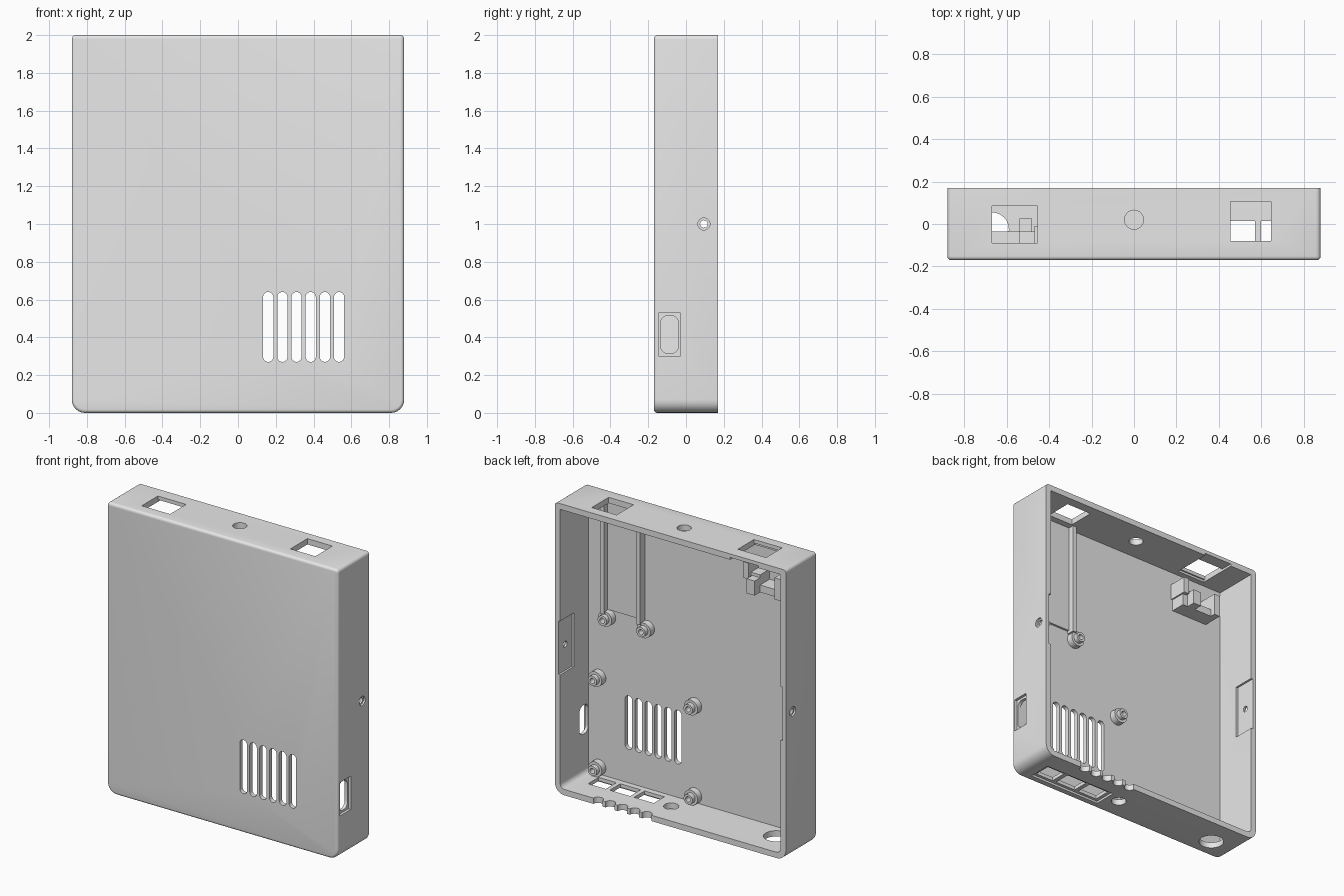
import bpy, bmesh, math
from mathutils import Matrix, Vector

cube = bpy.data.objects.get("Cube")
if cube:
    bpy.data.objects.remove(cube, do_unlink=True)

grey = bpy.data.materials.new("light grey plastic")
grey.use_nodes = True
grey.diffuse_color = (0.8, 0.8, 0.8, 1)
grey.node_tree.nodes["Principled BSDF"].inputs["Base Color"].default_value = (0.8, 0.8, 0.8, 1)

FLOOR, BACK, WALL = -0.14, 0.17, 0.04


def outline(u0, u1, v0, v1, low=0.0, high=None, steps=6):
    """Rectangle with rounded low and high corners."""
    high = low if high is None else high
    pts = []
    for k, (u, v, su, sv, r) in enumerate([(u1, v1, -1, -1, high), (u0, v1, 1, -1, high),
                                           (u0, v0, 1, 1, low), (u1, v0, -1, 1, low)]):
        if r == 0:
            pts.append((u, v))
            continue
        for i in range(steps + 1):
            a = math.pi / 2 * (k + i / steps)
            p = (u + su * r + r * math.cos(a), v + sv * r + r * math.sin(a))
            if not pts or math.dist(p, pts[-1]) > 1e-5:
                pts.append(p)
    if math.dist(pts[0], pts[-1]) < 1e-5:
        pts.pop()
    return pts


def disc(u, v, r):
    return outline(u - r, u + r, v - r, v + r, r)


def finish(name, bm):
    bmesh.ops.recalc_face_normals(bm, faces=bm.faces)
    mesh = bpy.data.meshes.new(name)
    bm.to_mesh(mesh)
    bm.free()
    mesh.materials.append(grey)
    obj = bpy.data.objects.new(name, mesh)
    bpy.context.collection.objects.link(obj)
    return obj


def prism(name, pts, axis, lo, hi, bevel=0):
    """Extrude a 2D outline along an axis, optionally rounding its low end."""
    place = {"x": lambda u, v, t: (t, u, v), "y": lambda u, v, t: (u, t, v),
             "z": lambda u, v, t: (u, v, t)}[axis]
    bm = bmesh.new()
    face = bm.faces.new([bm.verts.new(place(u, v, lo)) for u, v in pts])
    edges = list(face.edges)
    new = bmesh.ops.extrude_face_region(bm, geom=[face], use_keep_orig=True)["geom"]
    shift = Vector(place(0, 0, hi - lo))
    bmesh.ops.translate(bm, vec=shift, verts=[g for g in new if isinstance(g, bmesh.types.BMVert)])
    if bevel:
        bmesh.ops.recalc_face_normals(bm, faces=bm.faces)
        bmesh.ops.bevel(bm, geom=edges, offset=bevel, segments=4, profile=0.5, affect="EDGES")
    return finish(name, bm)


def box(name, x0, x1, y0, y1, z0, z1):
    return prism(name, outline(x0, x1, z0, z1), "y", y0, y1)


cutters = []


def cut(pts, axis, lo, hi):
    obj = prism("cutter", pts, axis, lo, hi)
    obj.hide_render = True
    cutters.append(obj)


# Open-backed shell
case = prism("case_shell", outline(-0.88, 0.88, 0, 2, 0.07, 0.022), "y", -0.17, BACK, 0.018)
cut(outline(-0.84, 0.84, WALL, 2 - WALL, 0.035, 0), "y", FLOOR, 0.3)

# Front vents
for i in range(6):
    x = 0.16 + 0.075 * i
    cut(outline(x - 0.027, x + 0.027, 0.27, 0.64, 0.027), "y", -0.3, -0.1)

# Top openings
cut(outline(-0.67, -0.455, -0.09, 0.085), "z", 1.9, 2.1)
cut(outline(0.455, 0.645, -0.08, 0.105), "z", 1.9, 2.1)
cut(disc(0, 0.02, 0.045), "z", 1.9, 2.1)
cut(outline(-0.67, -0.455, -0.1, 0.2), "z", 1.94, 1.975)

# Bottom ports: recessed panel, three windows, round holes, cable notches
cut(outline(0.21, 0.76, -0.12, 0.04), "z", -0.1, 0.015)
for x0, x1 in [(0.235, 0.385), (0.415, 0.57), (0.6, 0.735)]:
    cut(outline(x0, x1, -0.1, 0.015), "z", -0.1, 0.1)
cut(disc(0.12, -0.01, 0.048), "z", -0.1, 0.1)
cut(disc(-0.67, -0.025, 0.08), "z", -0.1, 0.1)
for i in range(5):
    cut(disc(0.18 + 0.093 * i, BACK, 0.035), "z", -0.1, 0.1)

# Card slot in the side wall
cut(outline(-0.145, -0.03, 0.3, 0.53), "x", 0.862, 1)
cut(outline(-0.135, -0.04, 0.315, 0.515, 0.04), "x", 0.8, 1)

# Countersunk side holes and inner nut recesses
for s in (-1, 1):
    for pts, a, b in [(disc(0.095, 1, 0.02), 0.8, 1), (disc(0.095, 1, 0.032), 0.868, 1),
                      (outline(0.02, 0.3, 0.82, 1.19), 0.8, 0.854)]:
        cut(pts, "x", min(s * a, s * b), max(s * a, s * b))

for c in cutters:
    mod = case.modifiers.new("cut", "BOOLEAN")
    mod.operation, mod.solver, mod.object = "DIFFERENCE", "EXACT", c
bpy.context.view_layer.update()
result = bpy.data.meshes.new_from_object(case.evaluated_get(bpy.context.evaluated_depsgraph_get()))
case.modifiers.clear()
case.data = result
for c in cutters:
    bpy.data.objects.remove(c, do_unlink=True)


# Hollow stepped screw posts
def post(name, x, z):
    bm = bmesh.new()
    profile = [(0.018, 0), (0.052, 0), (0.052, 0.045), (0.034, 0.045), (0.034, 0.075), (0.018, 0.075)]
    vs = [bm.verts.new((r, h, 0)) for r, h in profile]
    es = [bm.edges.new((vs[i], vs[i - 1])) for i in range(len(vs))]
    bmesh.ops.spin(bm, geom=vs + es, cent=(0, 0, 0), axis=(0, 1, 0), angle=math.tau, steps=24)
    bmesh.ops.remove_doubles(bm, verts=bm.verts, dist=1e-5)
    bmesh.ops.transform(bm, matrix=Matrix.Translation((x, FLOOR, z)), verts=bm.verts)
    return finish(name, bm)


for x in (0.03, 0.76):
    for z in (0.09, 0.71):
        post("board_post", x, z)
for x in (0.39, 0.685):
    post("module_post", x, 1.145)

# Guide rails and raised bed below the right-hand top opening
box("rail_inner", 0.41, 0.44, FLOOR, -0.085, 1.18, 1.962)
box("rail_outer", 0.685, 0.715, FLOOR, -0.085, 1.18, 1.962)
box("module_bed", 0.44, 0.685, FLOOR, -0.125, 1.2, 1.962)

# Socket holder below the left-hand top opening
box("holder_shelf", -0.69, -0.44, FLOOR, -0.035, 1.68, 1.73)
box("holder_inner_post", -0.54, -0.44, FLOOR, -0.035, 1.73, 1.8)
box("holder_inner_hook", -0.54, -0.48, -0.035, 0.025, 1.68, 1.78)
box("holder_inner_clip", -0.47, -0.43, FLOOR, -0.01, 1.76, 1.87)
box("holder_outer_clip", -0.72, -0.675, FLOOR, 0.0, 1.68, 1.83)

# Smooth shading with sharp edges kept
bpy.ops.object.select_all(action="DESELECT")
for obj in bpy.context.scene.objects:
    if obj.type == "MESH":
        obj.select_set(True)
        bpy.context.view_layer.objects.active = obj
bpy.ops.object.shade_smooth_by_angle(angle=math.radians(30))
